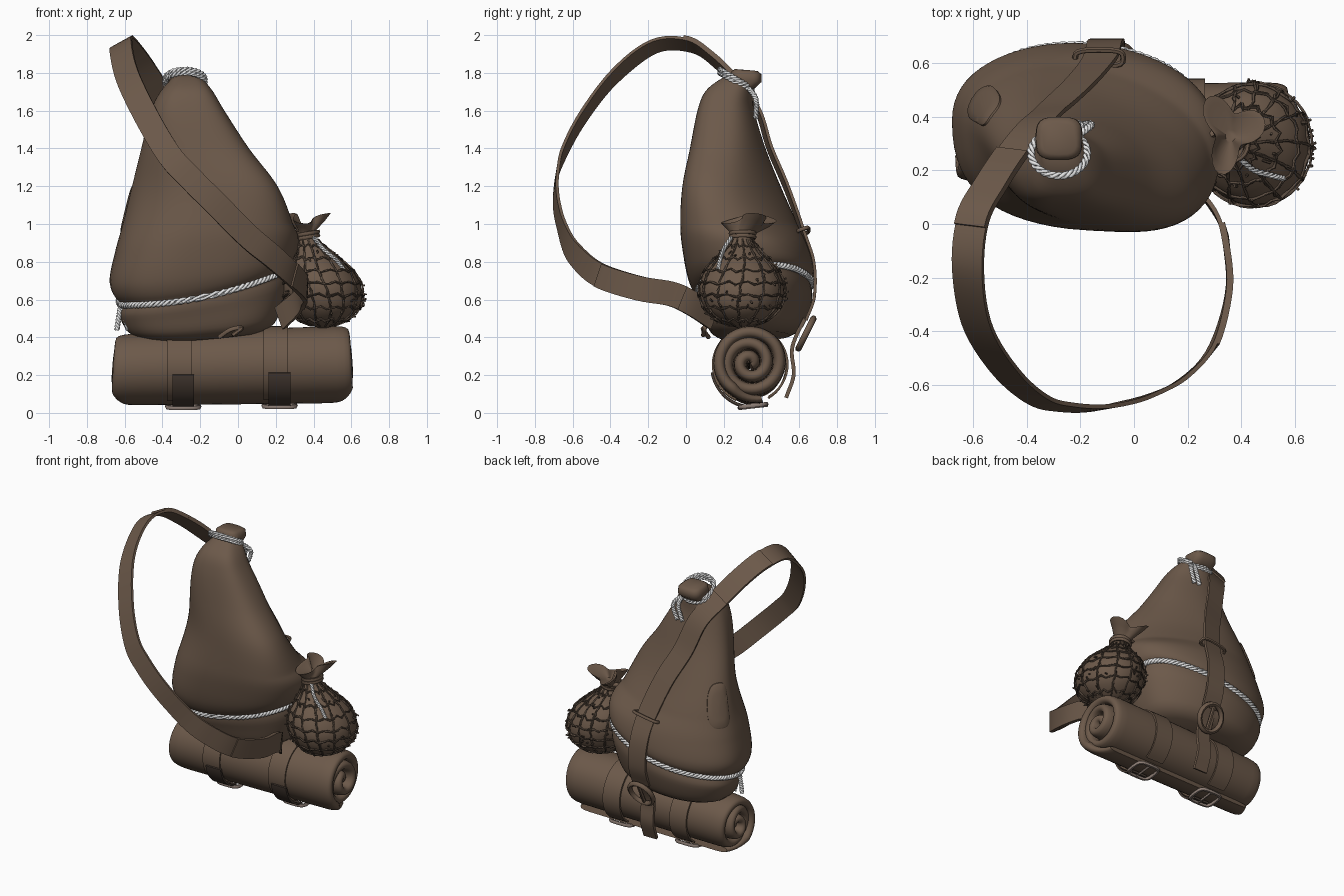
import bpy, math, random
from math import sin, cos, pi, radians
from mathutils import Vector

random.seed(4)
cube = bpy.data.objects.get("Cube")
if cube:
    bpy.data.objects.remove(cube)


def material(name, rgb):
    m = bpy.data.materials.new(name)
    m.use_nodes = True
    m.diffuse_color = (*rgb, 1)
    m.node_tree.nodes["Principled BSDF"].inputs["Base Color"].default_value = (*rgb, 1)
    return m


BROWN = material("brown leather", (0.15, 0.1, 0.068))
DARK = material("dark leather", (0.06, 0.042, 0.032))
NET = material("brown cord", (0.1, 0.07, 0.05))
ROPE = material("pale rope", (0.8, 0.8, 0.8))
METAL = material("dull buckle", (0.27, 0.21, 0.18))


def finish(ob, mat, angle=40):
    ob.data.materials.clear()
    ob.data.materials.append(mat)
    bpy.ops.object.select_all(action='DESELECT')
    ob.select_set(True)
    bpy.context.view_layer.objects.active = ob
    if ob.type == 'CURVE':
        bpy.ops.object.convert(target='MESH')
    bpy.ops.object.shade_smooth_by_angle(angle=radians(angle))
    return ob


def loft(name, rings, mat, angle=40):
    """Skin a list of closed rings and cap both ends."""
    n = len(rings[0])
    faces = [(k * n + i, k * n + (i + 1) % n, (k + 1) * n + (i + 1) % n, (k + 1) * n + i)
             for k in range(len(rings) - 1) for i in range(n)]
    faces += [tuple(reversed(range(n))), tuple(range((len(rings) - 1) * n, len(rings) * n))]
    me = bpy.data.meshes.new(name)
    me.from_pydata([p for r in rings for p in r], [], faces)
    ob = bpy.data.objects.new(name, me)
    bpy.context.collection.objects.link(ob)
    return finish(ob, mat, angle)


def tube(name, paths, r, mat, closed=False):
    cu = bpy.data.curves.new(name, 'CURVE')
    cu.dimensions = '3D'
    cu.bevel_depth, cu.bevel_resolution, cu.use_fill_caps = r, 1, True
    for pts in paths:
        s = cu.splines.new('POLY')
        s.points.add(len(pts) - 1)
        for q, p in zip(s.points, pts):
            q.co = (*p, 1)
        s.use_cyclic_u = closed
    ob = bpy.data.objects.new(name, cu)
    bpy.context.collection.objects.link(ob)
    return finish(ob, mat, 60)


def spline(pts, n):
    """Smooth curve through points of any dimension."""
    p = [Vector(q) for q in pts]
    p = [p[0] * 2 - p[1]] + p + [p[-1] * 2 - p[-2]]
    out = []
    for a, b, c, d in zip(p, p[1:], p[2:], p[3:]):
        for i in range(n):
            t = i / n
            out.append((b * 2 + (c - a) * t + (a * 2 - b * 5 + c * 4 - d) * t * t
                        + (b * 3 - a - c * 3 + d) * t ** 3) * 0.5)
    return out + [p[-2]]


def at_height(rows, z):
    for a, b in zip(rows, rows[1:]):
        if z <= b[0]:
            return a.lerp(b, max(0, (z - a[0]) / (b[0] - a[0])))
    return rows[-1]


def power(v, e):
    return math.copysign(abs(v) ** e, v)


def strap(name, pts, normal, width, thick, mat=BROWN):
    rings = []
    for i, p in enumerate(pts):
        t = (pts[min(i + 1, len(pts) - 1)] - pts[max(i - 1, 0)]).normalized()
        side = t.cross(normal(p)).normalized()
        n = side.cross(t) * thick / 2
        side *= width / 2
        rings.append([p + side + n, p - side + n, p - side - n, p + side - n])
    return loft(name, rings, mat)


def rope(name, pts, r, twist, closed=False):
    strands = []
    for k in range(3):
        path = []
        for i, p in enumerate(pts):
            t = (pts[(i + 1) % len(pts)] - pts[i - 1]) if closed or 0 < i < len(pts) - 1 else \
                pts[min(i + 1, len(pts) - 1)] - pts[max(i - 1, 0)]
            u = t.cross(Vector((0.1, 0.2, 1))).normalized()
            v = u.cross(t).normalized()
            f = 2 * pi * (k / 3 + twist * i / len(pts))
            path.append(p + (u * cos(f) + v * sin(f)) * r)
        strands.append(path)
    return tube(name, strands, r * 0.75, ROPE, closed)


def frame(name, o, u, v, r, mat, e=1.0, n=20):
    o, u, v = Vector(o), Vector(u), Vector(v)
    pts = [o + u * power(cos(2 * pi * i / n), e) + v * power(sin(2 * pi * i / n), e) for i in range(n)]
    return tube(name, [pts], r, mat, True)


# Sack: height, then extents in x and y
sack_rows = spline([(.37, -.45, .12, .2, .55), (.41, -.57, .2, .13, .62), (.5, -.63, .26, .09, .665),
                    (.57, -.64, .28, .06, .67), (.68, -.68, .31, .01, .675), (.85, -.65, .32, -.02, .645),
                    (1, -.61, .29, -.03, .59), (1.2, -.56, .21, -.02, .5), (1.4, -.51, .06, .02, .42),
                    (1.6, -.46, -.07, .06, .36), (1.7, -.41, -.13, .1, .35),
                    (1.76, -.36, -.18, .17, .35), (1.79, -.34, -.22, .23, .33)], 8)
SEAM = 0.57


def sack(a, z, off=0.0):
    _, x0, x1, y0, y1 = at_height(sack_rows, z)
    s = 1 - 0.04 * math.exp(-((z - SEAM) / 0.025) ** 2)
    s += 0.012 * sin(5 * a + 3 * z) * min(1, max(0, z - 0.8))
    middle = math.exp(-((z - 1.2) / .27) ** 2)
    b = a - .08 - .28 * middle  # skews the section towards back left
    e = .84 + .13 * sin(a) + .12 * middle  # flatter front, rounder back
    x = (x0 + x1) / 2 + ((x1 - x0) / 2 * s + off) * power(cos(a), e)
    y = (y0 + y1) / 2 + ((y1 - y0) / 2 * s + off) * power(sin(b), e)
    fade = min(1, max(0, (1 - z) / 0.43)) * min(1, 0.4 + max(0, z - 0.4) * 3.6)
    return Vector((x, y, z + (0.25 * (x + 0.6) ** 2 + .22 * max(0, y - .3)) * fade))


loft("sack", [[sack(2 * pi * i / 64, .37 + 1.42 * k / 80) for i in range(64)] for k in range(81)], BROWN, 60)
rope("seam_rope", [sack(2 * pi * i / 200, SEAM, 0.008) for i in range(200)], 0.011, 30, True)
start = sack(radians(194), SEAM, 0.01)
for dx in (-0.01, 0.02):
    rope("seam_rope_end", spline([start, start + Vector((dx, 0, -.06)), start + Vector((dx * 2, 0, -.13))], 8), .009, 3)

# Patch sewn on the sack
loft("patch", [[sack(radians(160) + .27 * s * power(cos(2 * pi * i / 32), .65),
                     1.08 + .14 * s * power(sin(2 * pi * i / 32), .65), off) for i in range(32)]
               for s, off in ((1, -.01), (1, .006), (.93, .01), (.6, .01), (.3, .01), (.02, .01))], BROWN)

# Gathered top and its tie
loft("sack_top", [[Vector((-.28 + w * power(cos(2 * pi * i / 24), .6),
                           y + d * power(sin(2 * pi * i / 24), .6), z - .1 * d * sin(2 * pi * i / 24)))
                   for i in range(24)]
                  for z, y, w, d in ((1.7, .26, .07, .06), (1.73, .3, .08, .07), (1.76, .32, .088, .08),
                                     (1.8, .32, .085, .08), (1.815, .32, .065, .06))], BROWN, 60)
for k in range(2):
    rope("top_tie", [Vector((-.28 + .105 * cos(a), .265 + .085 * sin(a), 1.75 + .018 * k - .05 * sin(a)))
                     for a in [2 * pi * i / 60 for i in range(60)]], .009, 9, True)
for x in (-.2, -.16):
    rope("tie_end", spline([(-.21, .33, 1.72), (x, .37, 1.66), (x - .03, .37, 1.56)], 10), .009, 4)

# Shoulder strap: from the back ring over the top and round to the front
LOOP = Vector((-0.1, -0.15, 1.0))


def outward(p):
    n = p - LOOP
    n.z = max(n.z, 0)
    return n


path = spline([(-.1, .635, .49), (-.1, .68, .62), (-.11, .675, .8), (-.13, .615, .97), (-.2, .53, 1.2),
               (-.29, .445, 1.4), (-.36, .38, 1.6), (-.45, .27, 1.74), (-.53, .15, 1.86), (-.6, .02, 1.945),
               (-.62, -.17, 1.94), (-.585, -.38, 1.78), (-.48, -.55, 1.56), (-.36, -.655, 1.36),
               (-.25, -.685, 1.24), (-.11, -.685, 1.1), (.06, -.64, .93), (.18, -.58, .83), (.29, -.46, .73),
               (.35, -.25, .66), (.34, -.08, .63), (.31, .03, .58), (.22, .15, .5)], 6)
strap("shoulder_strap", path, outward, 0.13, 0.016)
strap("strap_overlap", [p + outward(p).normalized() * .012 for p in path[42:56]], outward, 0.13, 0.016)
strap("strap_front_overlap", [p + outward(p).normalized() * .01 for p in path[108:124]], outward, 0.13, 0.014)
frame("strap_keeper", (-.13, .62, .96), (.09, 0, .015), (0, .03, .01), .011, BROWN, .6)

# Round buckle and hanging strap end on the back
frame("ring_buckle", (-.1, .635, .42), (.085, 0, 0), (0, .04, .08), .017, BROWN)
tube("ring_pin", [[(-.1, .675, .5), (-.1, .595, .34)]], .012, BROWN)
strap("strap_tail", spline([(-.1, .63, .5), (-.1, .58, .4), (-.1, .56, .32), (-.1, .57, .2), (-.1, .53, .08)], 5),
      lambda p: Vector((0, 1, 0)), .1, .02)

# Bedroll: a thick sheet wound in a spiral along x
ROLL_Y, ROLL_Z = .34, .25


def roll_point(x, r, a):
    s = 1 + 0.07 * x
    return Vector((x - .03, ROLL_Y + r * s * cos(a), ROLL_Z + .025 * x + r * s * sin(a)))


def roll_out(p):
    return Vector((0, p.y - ROLL_Y, p.z - ROLL_Z))


END = radians(288) + 4 * pi
spiral = []
for k in range(141):
    back = 5.95 * pi * (1 - k / 140)
    flare = max(0, 1 - back / 0.9)
    r = .156 - .066 * max(0, back / (2 * pi) - .7) + .035 * flare
    half = (.62 + .02 * cos(back / 2)) * (1 - .12 * flare)
    spiral.append([roll_point(half * power(cos(f), .12), r + .034 * (1 - .4 * flare) * power(sin(f), .75), END - back)
                   for f in [2 * pi * i / 20 for i in range(20)]])
loft("bedroll", spiral, BROWN, 60)

# Bedroll straps with buckles
for x in (-.28, .23):
    band = [roll_point(x, .194, radians(-60 + 7.5 * i)) for i in range(42)]
    strap("roll_strap", band, roll_out, .13, .012)
    tail = [roll_point(x + .02, .203 + .0006 * i, radians(192 + 3 * i)) for i in range(25)]
    strap("roll_strap_tail", tail, roll_out, .115, .014, DARK)
    b = roll_point(x + .02, .214, radians(274))
    frame("roll_buckle", b, (.085, 0, 0), (0, .07, .008), .012, METAL, .5)
    tube("buckle_pin", [[b - Vector((0, .07, .008)), b + Vector((0, .07, .008))]], .008, METAL)
tube("front_lace", [spline([(-.1, .12, .4), (-.04, .09, .44), (.02, .1, .45), (-.03, .09, .41)], 6)], .012, BROWN)

# Netted bundle hanging on the side: height, radius, centre in x
ball_rows = spline([(.45, .02, .45), (.48, .11, .45), (.55, .185, .455), (.65, .212, .445), (.75, .185, .425),
                    (.84, .11, .4), (.91, .055, .37), (.96, .05, .36)], 5)


def ball(a, z, off=0.0):
    _, r, cx = at_height(ball_rows, z)
    return Vector((cx + (r + off) * cos(a), .295 + (r + off) * 1.06 * sin(a), z))


loft("bundle", [[ball(2 * pi * i / 32, .45 + .51 * k / 30) for i in range(32)] for k in range(31)], BROWN, 60)


def jitter():
    return random.uniform(-.01, .01)


for copy in range(2):
    tube("net_meridians", [[ball(2 * pi * j / 13 + .1 * sin(9 * z + j) + jitter() * 3, z, .006 + jitter() / 3)
                            for z in [.46 + .46 * k / 22 for k in range(23)]] for j in range(13)], .0045, NET)
    tube("net_rings", [[ball(2 * pi * i / 42, z + .008 * sin(i * pi / 1.5) + jitter() / 2, .008 + jitter() / 3)
                        for i in range(42)] for z in [.49 + .066 * k for k in range(7)]], .0045, NET, True)
knots = []
for j in range(70):
    a, z = random.uniform(0, 2 * pi), random.uniform(.48, .88)
    knots.append([ball(a, z, .004), ball(a + jitter() * 6, z + jitter() * 2, .022)])
tube("net_knots", knots, .005, NET)

# Tied neck and ruffled mouth of the bundle
loft("bundle_ruffle", [[Vector((.36 + r * (1 + w * sin(3 * a + .9)) * cos(a),
                                y + 1.25 * r * (1 + w * sin(3 * a + .9)) * sin(a),
                                z + w * .07 * cos(2 * a))) for a in [2 * pi * i / 40 for i in range(40)]]
                       for z, y, r, w in ((.92, .3, .045, 0), (.96, .31, .05, .15), (1.0, .335, .08, .3),
                                          (1.03, .345, .095, .4), (1.025, .345, .075, .4), (.98, .33, .02, .1))], BROWN, 60)
for k in range(2):
    frame("neck_tie", (.365, .3, .93 + .02 * k), (.06, 0, .01), (0, .064, 0), .011, BROWN)
frame("hanging_loop", (.3, .29, .92), (.06, .02, 0), (0, .05, .04), .014, BROWN)
rope("neck_rope", spline([(.4, .24, .93), (.45, .2, .87), (.52, .18, .81), (.56, .17, .76)], 8), .007, 4)
